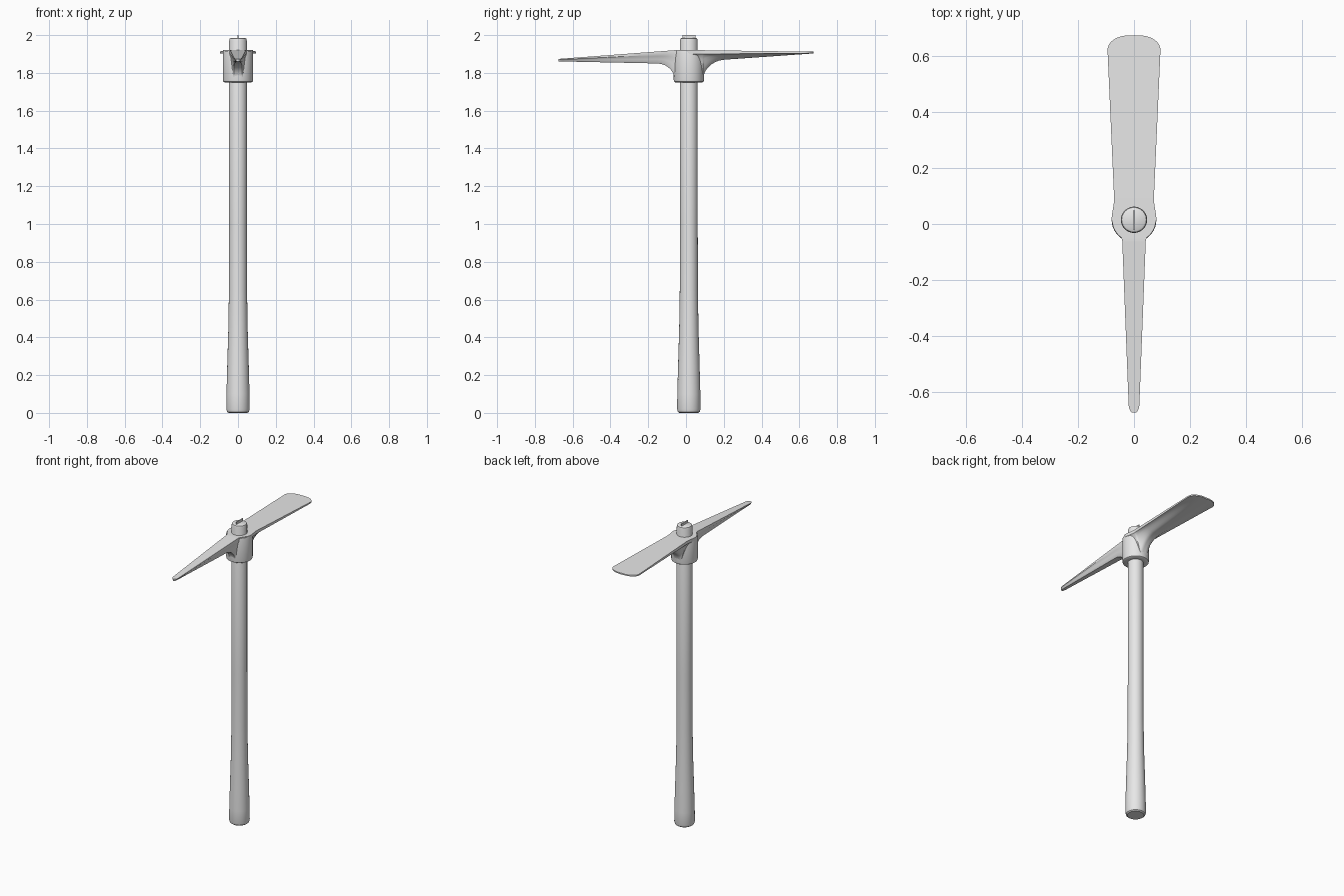
import bpy, bmesh, math

cube = bpy.data.objects.get("Cube")
if cube:
    bpy.data.objects.remove(cube)

AXIS_Y = 0.015
SOCKET_RADIUS = 0.08
SOCKET_BOTTOM = 1.75
HEAD_TOP = 1.92
GREY = (0.8, 0.8, 0.8, 1)
grey = bpy.data.materials.new("plain grey")
grey.use_nodes = True
grey.diffuse_color = GREY
grey.node_tree.nodes["Principled BSDF"].inputs["Base Color"].default_value = GREY


def loft(name, rings):
    """Skin closed rings of equal length and cap both ends."""
    bm = bmesh.new()
    loops = [[bm.verts.new(point) for point in ring] for ring in rings]
    for a, b in zip(loops, loops[1:]):
        for i in range(len(a)):
            j = (i + 1) % len(a)
            bm.faces.new((a[i], a[j], b[j], b[i]))
    bm.faces.new(loops[0])
    bm.faces.new(loops[-1])
    bmesh.ops.recalc_face_normals(bm, faces=bm.faces)
    mesh = bpy.data.meshes.new(name)
    bm.to_mesh(mesh)
    bm.free()
    mesh.materials.append(grey)
    obj = bpy.data.objects.new(name, mesh)
    bpy.context.collection.objects.link(obj)
    bpy.ops.object.select_all(action="DESELECT")
    obj.select_set(True)
    bpy.context.view_layer.objects.active = obj
    bpy.ops.object.shade_smooth_by_angle(angle=math.radians(35))


def lathe(name, profile, sides=40):
    """Round part about the handle axis from (radius, height) pairs."""
    turns = [math.tau * i / sides for i in range(sides)]
    loft(name, [[(radius * math.cos(turn), AXIS_Y + radius * math.sin(turn), height)
                 for turn in turns] for radius, height in profile])


def mix(start, end, share):
    return start + (end - start) * share


def smooth(share):
    share = max(0, min(1, share))
    return share * share * (3 - 2 * share)


def section(y, width, top, edge, bottom, flat, steps=16):
    """Flat-topped cross-section with thin edges and a swelling belly."""
    rim = top - edge
    ring = []
    for i in range(steps + 1):
        side = 2 * i / steps - 1
        swell = smooth((1 - abs(side)) / (1 - flat))
        ring.append((width * side, y, mix(rim, bottom, swell)))
    return ring + [(width, y, top), (-width, y, top)]


def arm(name, direction, length, widths, tops, edges, bottoms, flat, fillet, tip, power):
    """One arm of the head, from inside the socket to its rounded tip.
    Each pair of values runs from the socket to the tip."""
    start = SOCKET_RADIUS * 0.95
    reaches = [start * i / 6 for i in range(6)]
    reaches += [start + fillet * (i / 8) ** 2 for i in range(9)]
    bend_end, tip_start = start + fillet, length - tip
    reaches += [mix(bend_end, tip_start, i / 6) for i in range(1, 6)]
    reaches += [tip_start + tip * math.sin(math.pi / 2 * i / 8) for i in range(8)]
    rings = []
    for reach in reaches:
        share = max(0, reach - start) / (length - start)
        width = mix(*widths, share)
        # Widen around the socket
        width += (SOCKET_RADIUS - widths[0]) * (1 - smooth(reach / start))
        # Round the tip
        cut = max(0, reach - tip_start) / tip
        width *= (1 - cut * cut) ** power
        # Curve the underside down the socket wall
        bend = 1 - max(0, min(1, (reach - start) / fillet))
        drop = 1 - math.sqrt(1 - bend * bend)
        bottom = mix(mix(*bottoms, share), SOCKET_BOTTOM + 0.015, drop)
        rings.append(section(AXIS_Y + direction * reach, width, mix(*tops, share),
                             mix(*edges, share), bottom, flat))
    loft(name, rings)


# Handle with flared, rounded foot and bevelled top
lathe("handle", [(0.05, 0), (0.058, 0.006), (0.062, 0.02), (0.061, 0.1),
                 (0.057, 0.25), (0.051, 0.45), (0.048, 0.65), (0.047, 1.0),
                 (0.047, 1.97), (0.044, 1.981), (0.038, 1.985)])

# Socket around the handle
lathe("head_socket", [(0.05, SOCKET_BOTTOM), (0.072, SOCKET_BOTTOM), (0.078, 1.754),
                      (SOCKET_RADIUS, 1.763), (SOCKET_RADIUS, 1.905),
                      (0.078, 1.916), (0.04, 1.916)])

# Pointed spike at the front, flat broad blade at the back
arm("head_spike", -1, 0.69, widths=(0.042, 0.018), tops=(HEAD_TOP, 1.874),
    edges=(0.02, 0.004), bottoms=(1.848, 1.861), flat=0.5,
    fillet=0.09, tip=0.03, power=0.4)
arm("head_blade", 1, 0.66, widths=(0.071, 0.097), tops=(HEAD_TOP, 1.912),
    edges=(0.02, 0.008), bottoms=(1.862, 1.903), flat=0.2,
    fillet=0.11, tip=0.055, power=0.4)

# Thin wedge driven into the handle top
wedge_corners = [(x, y) for x, y in ((-1, -1), (1, -1), (1, 1), (-1, 1))]
loft("wedge", [[(0.003 * x, AXIS_Y + 0.034 * y, z) for x, y in wedge_corners]
               for z in (1.95, 2.0)])
